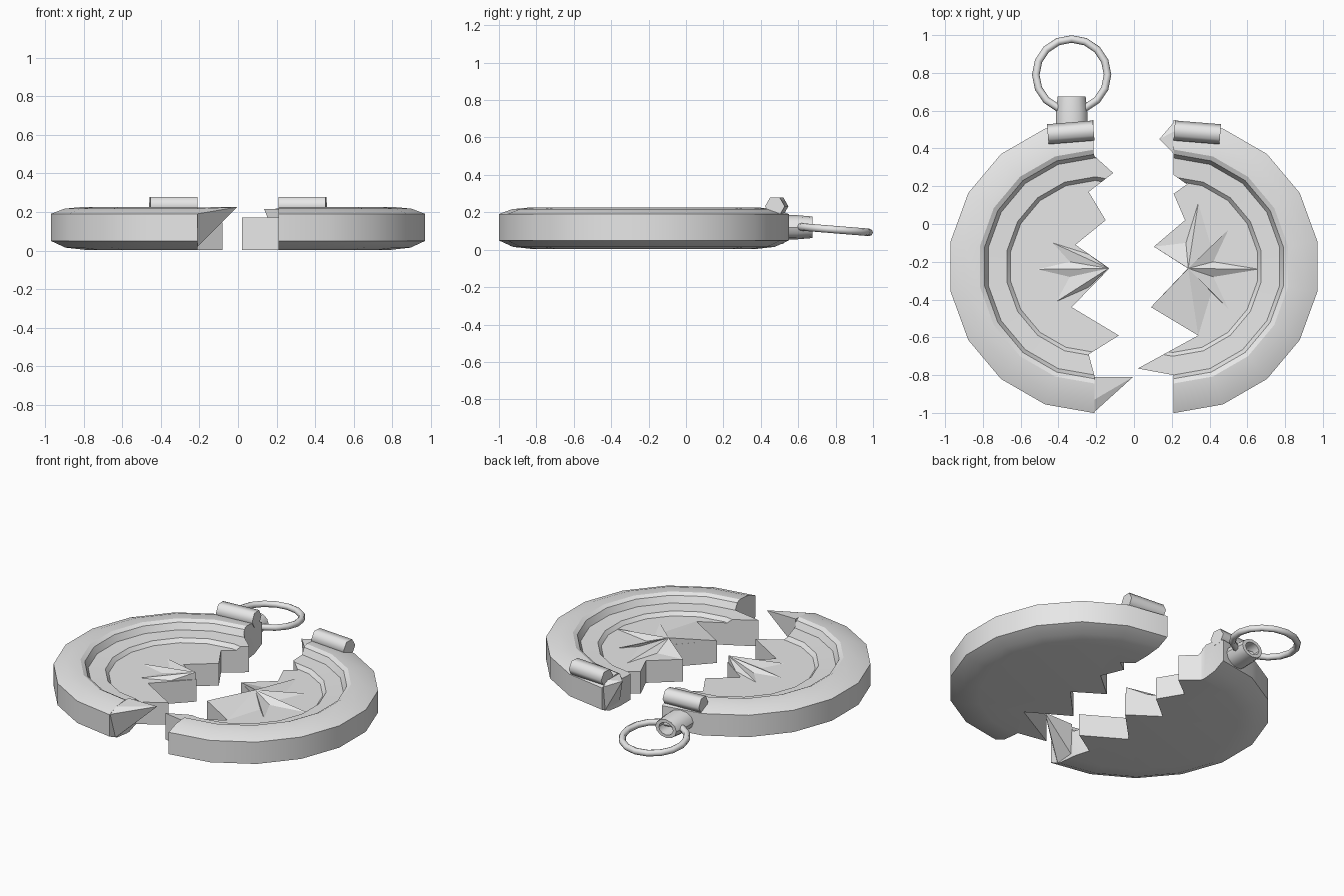
import bpy, bmesh, math
from mathutils import Matrix, Vector

old = bpy.data.objects.get("Cube")
if old:
    bpy.data.objects.remove(old)

grey = bpy.data.materials.new("plain_grey")
grey.use_nodes = True
grey.diffuse_color = (0.8, 0.8, 0.8, 1)
for node in grey.node_tree.nodes:
    if node.type == 'BSDF_PRINCIPLED':
        node.inputs["Base Color"].default_value = (0.8, 0.8, 0.8, 1)

CX, CY, FLOOR = 0.205, -0.225, 0.145


def finish(name, bm):
    bmesh.ops.recalc_face_normals(bm, faces=bm.faces)
    mesh = bpy.data.meshes.new(name)
    bm.to_mesh(mesh)
    bm.free()
    mesh.materials.append(grey)
    ob = bpy.data.objects.new(name, mesh)
    bpy.context.collection.objects.link(ob)
    return ob


def smooth(ob, degrees=30):
    bpy.ops.object.select_all(action='DESELECT')
    ob.select_set(True)
    bpy.context.view_layer.objects.active = ob
    bpy.ops.object.shade_smooth_by_angle(angle=math.radians(degrees))


def lathe(name, profile, sides, matrix, closed=False):
    """Turn (radius, height) points about the local z axis."""
    bm = bmesh.new()
    rings = []
    for r, z in profile:
        if r == 0:
            rings.append([bm.verts.new((0, 0, z))] * sides)
            continue
        turns = [math.pi / 2 + i * math.tau / sides for i in range(sides)]
        rings.append([bm.verts.new((r * math.cos(a), r * math.sin(a), z)) for a in turns])
    pairs = list(zip(rings, rings[1:]))
    if closed:
        pairs.append((rings[-1], rings[0]))
    for low, high in pairs:
        for i in range(sides):
            j = (i + 1) % sides
            bm.faces.new(list(dict.fromkeys((low[i], low[j], high[j], high[i]))))
    bm.transform(matrix)
    return finish(name, bm)


def prism(name, outline, z0, z1):
    bm = bmesh.new()
    face = bm.faces.new([bm.verts.new((x, y, z0)) for x, y in outline])
    top = bmesh.ops.extrude_face_region(bm, geom=[face])["geom"]
    moved = [v for v in top if isinstance(v, bmesh.types.BMVert)]
    bmesh.ops.translate(bm, verts=moved, vec=(0, 0, z1 - z0))
    return finish(name, bm)


def shard(name, points):
    bm = bmesh.new()
    for p in points:
        bm.verts.new(p)
    bmesh.ops.convex_hull(bm, input=bm.verts)
    return finish(name, bm)


def star(name, apex, outline):
    """Raised star fragment, open towards the break."""
    bm = bmesh.new()
    peak = bm.verts.new((*apex, FLOOR + 0.045))
    foot = bm.verts.new((*apex, FLOOR - 0.01))
    rim = [bm.verts.new((x, y, FLOOR + 0.001)) for x, y in outline]
    for a, b in zip(rim, rim[1:]):
        bm.faces.new((peak, a, b))
        bm.faces.new((foot, b, a))
    bm.faces.new((peak, rim[0], foot))
    bm.faces.new((peak, foot, rim[-1]))
    return finish(name, bm)


# Round case with a bevelled rim and stepped recess, then broken along a jagged line
case = [(0, 0.003), (0.6, 0.004), (0.7, 0.015), (0.777, 0.05), (0.777, 0.19),
        (0.705, 0.217), (0.62, 0.225), (0.595, 0.212), (0.575, 0.172),
        (0.475, 0.168), (0.455, FLOOR), (0, FLOOR)]
left_break = [(0.215, 0.8), (0.215, 0.38), (0.21, 0.36), (0.11, 0.27), (0.24, 0.17),
              (0.15, 0.02), (0.31, -0.11), (0.13, -0.235), (0.33, -0.44),
              (0.08, -0.59), (0.24, -0.69), (0.21, -0.8), (0.21, -1.2)]
right_break = [(0.21, 0.8), (0.21, 0.26), (0.28, 0.21), (0.21, 0.16), (0.27, 0.02),
               (0.105, -0.12), (0.285, -0.235), (0.09, -0.44), (0.34, -0.59),
               (0.02, -0.765), (0.21, -0.8), (0.21, -1.2)]

for side, word, edge in ((-1, "right", left_break), (1, "left", right_break)):
    half = lathe(word + "_case_half", case, 18, Matrix.Translation((side * CX, CY, 0)))
    outline = [(side * x, y) for x, y in edge + [(1.3, -1.2), (1.3, 0.8)]]
    cutter = prism("break_cutter", outline, -0.5, 0.8)
    cutter.hide_render = True
    mod = half.modifiers.new("break", 'BOOLEAN')
    mod.operation = 'INTERSECT'
    mod.solver = 'EXACT'
    mod.object = cutter
    bpy.context.view_layer.objects.active = half
    bpy.ops.object.modifier_apply(modifier=mod.name)
    bpy.data.objects.remove(cutter)
    smooth(half)

    # Hinge barrel on the rim
    place = (Matrix.Translation((side * 0.335, 0.485, 0.232))
             @ Matrix.Rotation(-side * 0.08, 4, 'Z') @ Matrix.Rotation(math.pi / 2, 4, 'Y'))
    barrel = lathe(word + "_hinge_barrel",
                   [(0, -0.122), (0.053, -0.122), (0.053, 0.122), (0, 0.122)], 6, place)
    smooth(barrel, 65)

# Splintered rim ends
shard("front_rim_splinter", [(-0.21, -0.995, 0.19), (-0.21, -0.93, 0.217),
                             (-0.21, -0.81, 0.224), (-0.21, -0.94, 0.02),
                             (-0.21, -0.82, 0.03), (-0.005, -0.81, 0.225)])
shard("back_rim_splinter", [(0.212, 0.54, 0.19), (0.212, 0.49, 0.217),
                            (0.212, 0.37, 0.215), (0.212, 0.52, 0.03),
                            (0.212, 0.37, 0.03), (0.135, 0.45, 0.215)])

# Raised star, split between the halves
star("right_star_fragment", (-0.135, -0.235),
     [(-0.24, -0.16), (-0.43, -0.1), (-0.34, -0.2), (-0.51, -0.24),
      (-0.34, -0.28), (-0.41, -0.41), (-0.24, -0.335)])
star("left_star_fragment", (0.287, -0.235),
     [(0.105, -0.12), (0.275, -0.1), (0.34, 0.11), (0.41, -0.125), (0.5, -0.03),
      (0.42, -0.2), (0.665, -0.24), (0.42, -0.28), (0.5, -0.45), (0.41, -0.36),
      (0.34, -0.59), (0.09, -0.44)])

# Hollow crown tube
place = Matrix.Translation((-0.33, 0.5, 0.12)) @ Matrix.Rotation(-math.pi / 2, 4, 'X')
crown = lathe("crown_tube", [(0, 0), (0.083, 0), (0.083, 0.09), (0.074, 0.175),
                             (0.05, 0.175), (0.05, 0.08), (0, 0.08)], 12, place)
crown.data.transform(Matrix.Translation((0, 0, 0.12)) @ Matrix.Diagonal((1, 1, 0.78, 1))
                     @ Matrix.Translation((0, 0, -0.12)))
smooth(crown, 35)

# Hanging ring
section = [(0.19 + 0.02 * math.cos(a), 0.02 * math.sin(a))
           for a in (i * math.tau / 8 for i in range(8))]
place = Matrix.Translation((-0.33, 0.79, 0.108)) @ Matrix.Rotation(-0.08, 4, 'X')
smooth(lathe("hanging_ring", section, 16, place, closed=True), 50)
